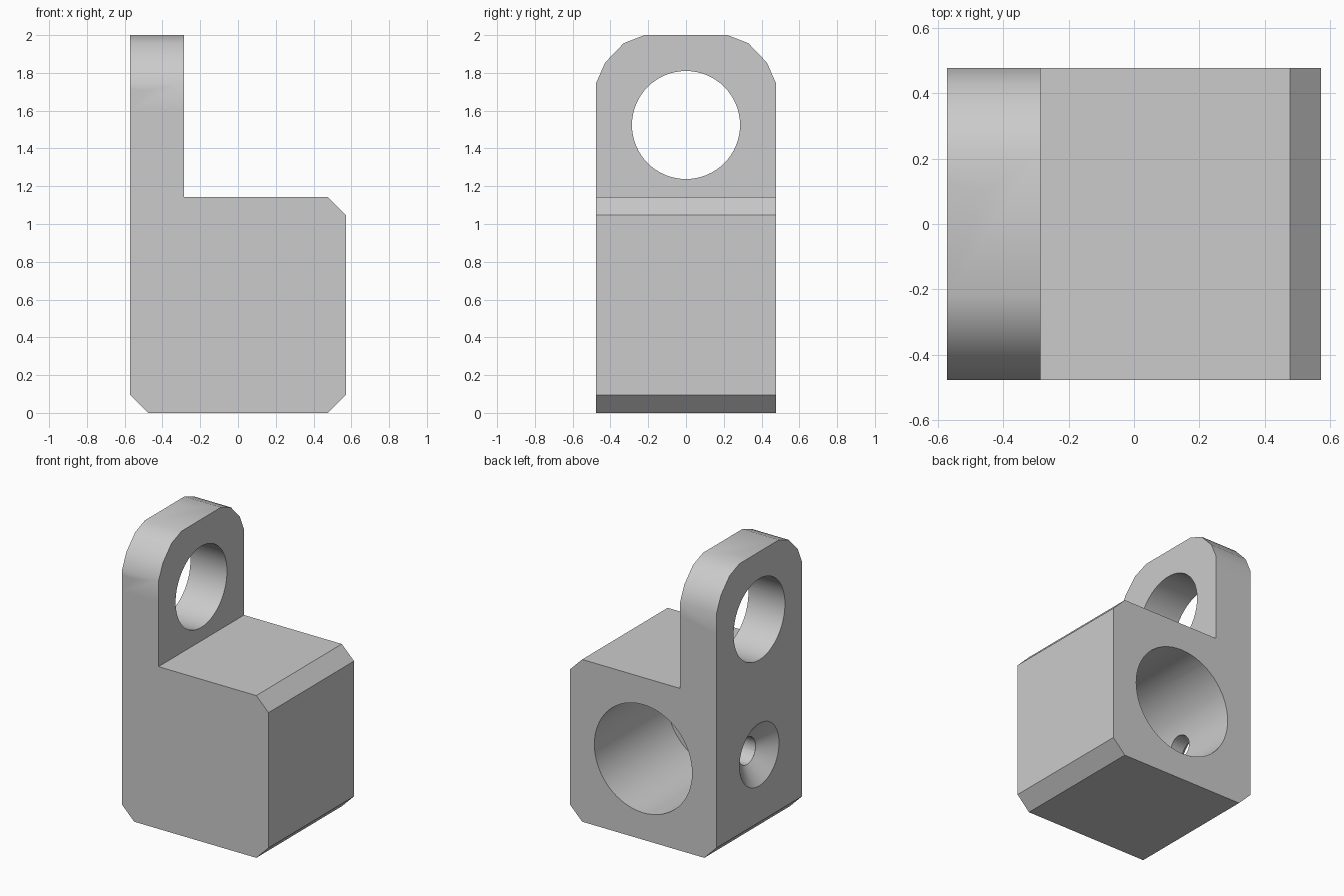
import bpy, bmesh, math
from mathutils import Matrix

old = bpy.data.objects.get("Cube")
if old:
    bpy.data.objects.remove(old, do_unlink=True)

grey = bpy.data.materials.new("plain grey")
grey.use_nodes = True
colour = (0.6, 0.6, 0.6, 1)
grey.diffuse_color = colour
grey.node_tree.nodes["Principled BSDF"].inputs["Base Color"].default_value = colour

W, D, H = 0.571, 0.476, 2.0        # half width, half depth, height
SHOULDER, TAB, C = 1.143, -0.286, 0.095
BORE_Z, EYE_Z = 0.571, 1.524


def finish(name, bm):
    bmesh.ops.recalc_face_normals(bm, faces=bm.faces)
    mesh = bpy.data.meshes.new(name)
    bm.to_mesh(mesh)
    bm.free()
    mesh.materials.append(grey)
    obj = bpy.data.objects.new(name, mesh)
    bpy.context.collection.objects.link(obj)
    return obj


def prism(name, points, place, length):
    """Extrude an outline; place(a, b, t) maps outline and depth to space."""
    bm = bmesh.new()
    face = bm.faces.new([bm.verts.new(place(a, b, -length)) for a, b in points])
    new = bmesh.ops.extrude_face_region(bm, geom=[face])["geom"]
    for v in new:
        if isinstance(v, bmesh.types.BMVert):
            v.co += 2 * length * place(0, 0, 1)
    return finish(name, bm)


def drill(name, axis, start, end, z, r1, r2, sides=64):
    """Round cutter along x or y, from start to end."""
    turn = Matrix.Rotation(math.pi / 2, 4, 'Y' if axis == 'X' else 'X')
    if axis == 'Y':
        turn = Matrix.Rotation(-math.pi / 2, 4, 'X')
    mid = (start + end) / 2
    spot = (mid, 0, z) if axis == 'X' else (0, mid, z)
    bm = bmesh.new()
    bmesh.ops.create_cone(bm, cap_ends=True, segments=sides, radius1=r1, radius2=r2,
                          depth=end - start, matrix=Matrix.Translation(spot) @ turn)
    return finish(name, bm)


def combine(obj, tool, operation):
    mod = obj.modifiers.new(tool.name, 'BOOLEAN')
    mod.object, mod.operation, mod.solver = tool, operation, 'EXACT'
    bpy.context.view_layer.objects.active = obj
    bpy.ops.object.modifier_apply(modifier=mod.name)
    bpy.data.objects.remove(tool, do_unlink=True)


from mathutils import Vector

# Block with chamfered edges and upright tab
outline = [(-W + C, 0), (W - C, 0), (W, C), (W, SHOULDER - C), (W - C, SHOULDER),
           (TAB, SHOULDER), (TAB, H), (-W, H), (-W, C)]
bracket = prism("mounting_bracket", outline, lambda a, b, t: Vector((a, t, b)), D)

# Rounded top of the tab
corner = [(D, 1.746), (0.428, 1.855), (0.33, 1.957), (0.22, H)]
arch = [(-D - 0.1, -0.1), (D + 0.1, -0.1), (D + 0.1, 1.6), (D, 1.6)] + corner
arch += [(-y, z) for y, z in reversed(corner)] + [(-D, 1.6), (-D - 0.1, 1.6)]
combine(bracket, prism("arch_cutter", arch, lambda a, b, t: Vector((t, a, b)), 1), 'INTERSECT')

# Eye through the tab, blind bore from the back, countersunk screw hole
combine(bracket, drill("eye_cutter", 'X', -0.7, -0.2, EYE_Z, 0.286, 0.286), 'DIFFERENCE')
combine(bracket, drill("bore_cutter", 'Y', D - 0.81, D + 0.1, BORE_Z, 0.381, 0.381), 'DIFFERENCE')
combine(bracket, drill("screw_cutter", 'X', -0.7, -0.2, BORE_Z, 0.095, 0.095, 32), 'DIFFERENCE')
combine(bracket, drill("sink_cutter", 'X', -W - 0.01, -W + 0.095, BORE_Z, 0.233, 0.095), 'DIFFERENCE')

bpy.ops.object.select_all(action='DESELECT')
bracket.select_set(True)
bpy.context.view_layer.objects.active = bracket
bpy.ops.object.shade_smooth_by_angle(angle=math.radians(30))
